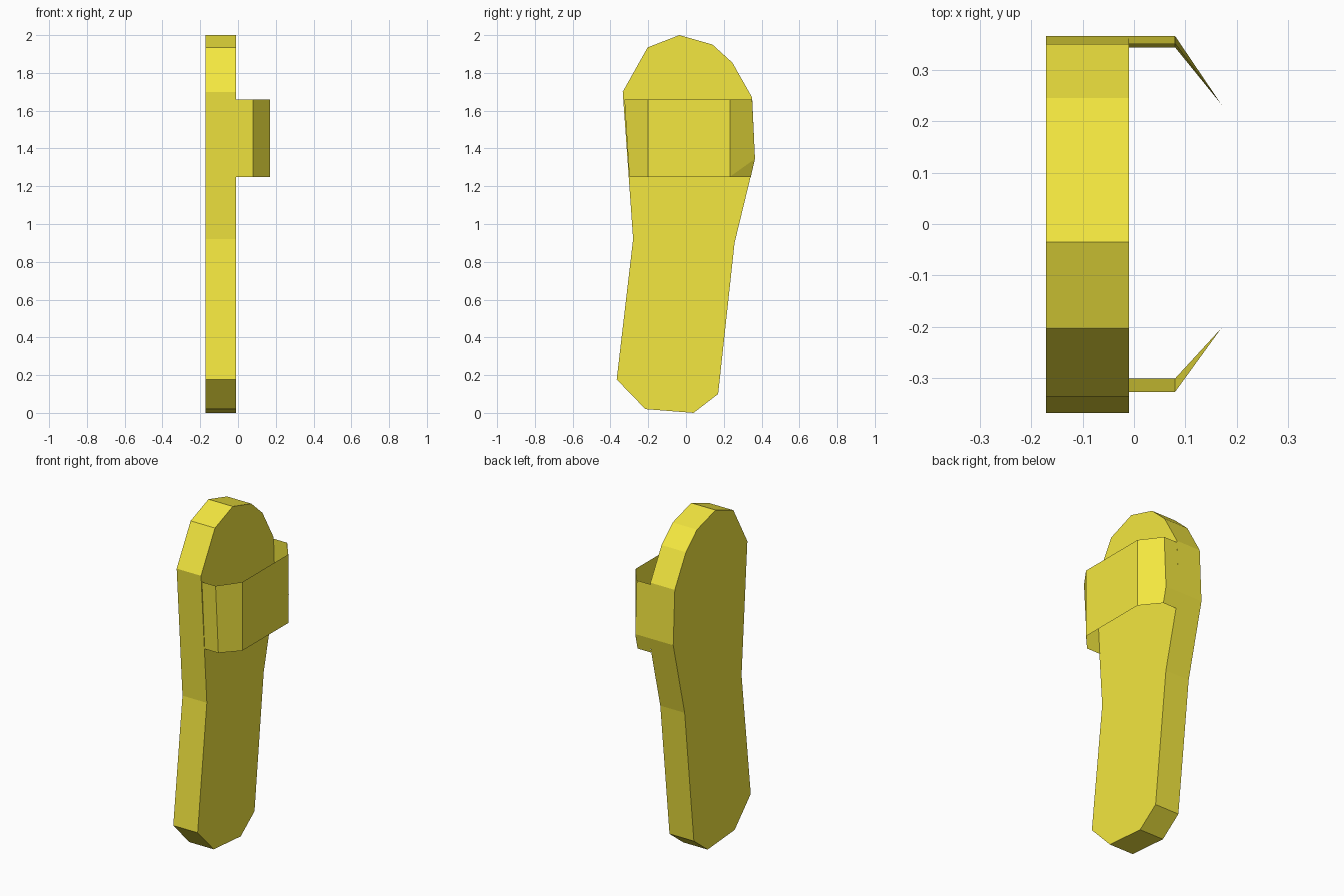
import bpy

if "Cube" in bpy.data.objects:
    bpy.data.objects.remove(bpy.data.objects["Cube"])

yellow = bpy.data.materials.new("yellow")
yellow.diffuse_color = (0.9, 0.8, 0.05, 1)
yellow.use_nodes = True
yellow.node_tree.nodes["Principled BSDF"].inputs["Base Color"].default_value = yellow.diffuse_color


def add_mesh(name, verts, faces):
    mesh = bpy.data.meshes.new(name)
    mesh.from_pydata(verts, [], faces)
    mesh.materials.append(yellow)
    obj = bpy.data.objects.new(name, mesh)
    bpy.context.collection.objects.link(obj)
    return obj


X_BACK, X_FOOT, X_BEND, X_TOP = -0.171, -0.01, 0.08, 0.17

# Sole: flat outline (y, z), counter-clockwise seen from +x, extruded along x
outline = [(0.04, 0.0), (0.17, 0.10), (0.257, 0.90), (0.365, 1.345),
           (0.35, 1.67), (0.245, 1.855), (0.14, 1.95), (-0.035, 2.0),
           (-0.203, 1.935), (-0.335, 1.70), (-0.28, 0.92),
           (-0.367, 0.177), (-0.215, 0.02)]
n = len(outline)
verts = [(x, y, z) for x in (X_BACK, X_FOOT) for y, z in outline]
faces = [tuple(range(n))[::-1], tuple(range(n, 2 * n))]
faces += [(i, (i + 1) % n, n + (i + 1) % n, n + i) for i in range(n)]
add_mesh("sole", verts, faces)

# Strap: thin band, sides follow the edges of the sole
Z_LOW, Z_MID, Z_HIGH = 1.25, 1.345, 1.66
low = [(X_FOOT, -0.30), (X_BEND, -0.30), (X_TOP, -0.202),
       (X_TOP, 0.232), (X_BEND, 0.343), (X_FOOT, 0.343)]
high = [(X_FOOT, -0.326), (X_BEND, -0.326), (X_TOP, -0.202),
        (X_TOP, 0.232), (X_BEND, 0.35), (X_FOOT, 0.35)]
verts = [(x, y, Z_LOW) for x, y in low] + [(x, y, Z_HIGH) for x, y in high]
verts += [(X_BEND, 0.365, Z_MID), (X_FOOT, 0.365, Z_MID)]
faces = [(i, i + 1, i + 7, i + 6) for i in range(3)]
faces += [(3, 4, 12), (3, 12, 10, 9), (4, 5, 13, 12), (12, 13, 11, 10)]
add_mesh("strap", verts, faces)
